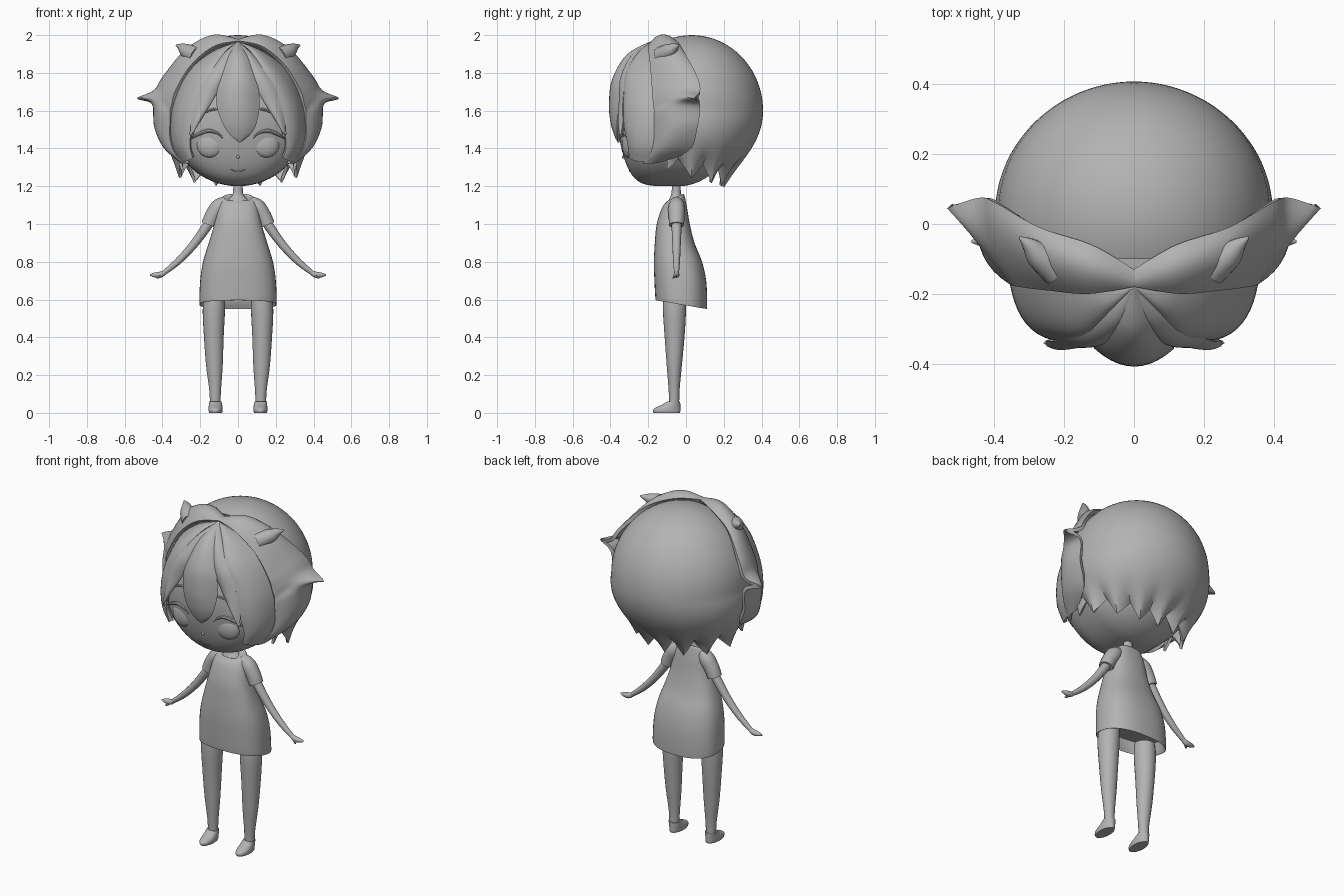
import bpy, bmesh, math
from mathutils import Vector, Matrix

cube = bpy.data.objects.get("Cube")
if cube:
    bpy.data.objects.remove(cube, do_unlink=True)

GREY = (0.45, 0.45, 0.45, 1)
mat = bpy.data.materials.new("clay grey")
mat.use_nodes = True
mat.diffuse_color = GREY
mat.node_tree.nodes["Principled BSDF"].inputs["Base Color"].default_value = GREY


def finish(name, bm, mirror=False, solid=0, angle=40):
    """Turn a bmesh into a smooth-shaded object, optionally mirrored and thickened."""
    me = bpy.data.meshes.new(name)
    bm.to_mesh(me)
    bm.free()
    me.materials.append(mat)
    ob = bpy.data.objects.new(name, me)
    bpy.context.collection.objects.link(ob)
    if solid:
        m = ob.modifiers.new("thickness", 'SOLIDIFY')
        m.thickness, m.offset = solid, -1
    if mirror:
        m = ob.modifiers.new("mirror", 'MIRROR')
        m.use_mirror_merge = False
    bpy.ops.object.select_all(action='DESELECT')
    ob.select_set(True)
    bpy.context.view_layer.objects.active = ob
    if solid or mirror:
        bpy.ops.object.convert(target='MESH')
    bpy.ops.object.shade_smooth_by_angle(angle=math.radians(angle))
    return ob


def catmull(p, steps):
    """Smooth list of points (Vectors) running through every given point."""
    out = []
    for i in range(len(p) - 1):
        a, b, c, d = p[max(i - 1, 0)], p[i], p[i + 1], p[min(i + 2, len(p) - 1)]
        for s in range(steps):
            t = s / steps
            out.append(0.5 * (2 * b + (c - a) * t + (2 * a - 5 * b + 4 * c - d) * t * t
                              + (3 * b - a - 3 * c + d) * t ** 3))
    return out + [p[-1]]


def skin_rings(name, bm, rings, mirror):
    """Join closed rings of vertices into a capped skin."""
    n = len(rings[0])
    for p, q in zip(rings, rings[1:]):
        for k in range(n):
            bm.faces.new((p[k], p[(k + 1) % n], q[(k + 1) % n], q[k]))
    bm.faces.new(rings[0])
    bm.faces.new(rings[-1])
    bmesh.ops.recalc_face_normals(bm, faces=bm.faces)
    return finish(name, bm, mirror)


def loft(name, rows, mirror=False, seg=32, box=1.0):
    """Stacked ovals; row = (z, centre x, half width, front y, back y, tilt); box < 1 squares them."""
    bm = bmesh.new()
    rings = []
    for z, cx, rx, yf, yb, tilt in catmull([Vector(r) for r in rows], 4):
        ring = []
        for k in range(seg):
            a = 2 * math.pi * k / seg
            c, s = (math.copysign(abs(v) ** box, v) for v in (math.cos(a), math.sin(a)))
            y = (yf + yb) / 2 + (yb - yf) / 2 * s
            ring.append(bm.verts.new((cx + rx * c, y, z + tilt * y)))
        rings.append(ring)
    return skin_rings(name, bm, rings, mirror)


def tube(name, pts, radii, mirror=True, seg=12):
    """Tapered round limb, line or hair tip."""
    path = catmull([Vector(p) for p in pts], 5)
    rad = [v.x for v in catmull([Vector((r, 0, 0)) for r in radii], 5)]
    bm = bmesh.new()
    rings = []
    for i, p in enumerate(path):
        d = (path[min(i + 1, len(path) - 1)] - path[max(i - 1, 0)]).normalized()
        u = d.cross(Vector((0, 1, 0))).normalized()
        v = d.cross(u)
        rings.append([bm.verts.new(p + rad[i] * (u * math.cos(a) + v * math.sin(a)))
                      for a in (2 * math.pi * k / seg for k in range(seg))])
    return skin_rings(name, bm, rings, mirror)


def lock(name, rows, mirror=True, across=10, steps=6):
    """Curved hair sheet; each row = edge, middle and other edge point."""
    cols = [catmull([Vector(r[i]) for r in rows], steps) for i in range(3)]
    ts = [k / across for k in range(across + 1)]
    bm = bmesh.new()
    grid = [[bm.verts.new(a * (1 - t) * (1 - 2 * t) + b * 4 * t * (1 - t) + c * t * (2 * t - 1)) for t in ts]
            for a, b, c in zip(*cols)]
    for p, q in zip(grid, grid[1:]):
        for k in range(across):
            bm.faces.new((p[k], p[k + 1], q[k + 1], q[k]))
    bmesh.ops.remove_doubles(bm, verts=bm.verts, dist=0.0005)
    bmesh.ops.recalc_face_normals(bm, faces=bm.faces)
    centre = Vector((0, 0, 1.55))
    if sum(f.normal.dot(f.calc_center_median() - centre) * f.calc_area() for f in bm.faces) < 0:
        bmesh.ops.reverse_faces(bm, faces=bm.faces)
    return finish(name, bm, mirror, solid=0.02, angle=50)


# Head: rounded ball with a fuller, flatter face and jaw
def head_point(v):
    y = -0.32 * (-v.y) ** (0.7 + 0.3 * min(v.z, 0)) if v.y < 0 else 0.3 * v.y
    return Vector((0.36 * v.x, y - 0.04, 1.55 + 0.35 * v.z))


def face(x, z, out=0.0):
    """Point on the face at x, z, moved forward by out."""
    u, w = x / 0.36, (z - 1.55) / 0.35
    return (x, head_point(Vector((u, -math.sqrt(1 - u * u - w * w), w))).y - out, z)


bm = bmesh.new()
bmesh.ops.create_uvsphere(bm, u_segments=48, v_segments=32, radius=1)
for v in bm.verts:
    v.co = head_point(v.co)
finish("head", bm)

# Face details
bm = bmesh.new()
eye = Matrix.Translation(face(0.15, 1.42, -0.02)) @ Matrix.Rotation(0.2, 4, 'Z') @ Matrix.Diagonal((0.07, 0.03, 0.068, 1))
bmesh.ops.create_uvsphere(bm, u_segments=24, v_segments=16, radius=1, matrix=eye)
finish("eye", bm, mirror=True)
tube("upper_lash", [face(0.08, 1.455), face(0.11, 1.482), face(0.16, 1.493, .002),
                    face(0.21, 1.475, .006), face(0.25, 1.45, .015)], [.003, .007, .01, .009, .003], seg=8)
tube("eyebrow", [face(0.08, 1.61), face(0.14, 1.605), face(0.21, 1.575)], [.003, .007, .003], seg=8)
tube("mouth", [face(-0.04, 1.29), face(0, 1.277), face(0.04, 1.29)], [.001, .003, .001], mirror=False, seg=8)
bm = bmesh.new()
bmesh.ops.create_uvsphere(bm, u_segments=16, v_segments=10, radius=0.009, matrix=Matrix.Translation(face(0, 1.355)))
finish("nose", bm)

# Back hair: dome, open at the front, ending in a ragged rim of pointed tips at the nape
SEG, TOOTH = 96, 8
bm = bmesh.new()
bmesh.ops.create_uvsphere(bm, u_segments=SEG, v_segments=40, radius=1)
bmesh.ops.delete(bm, geom=[v for v in bm.verts if v.co.z < -0.9999], context='VERTS')
for v in bm.verts:
    x, y, z = v.co
    flare, drop = 1, 0
    if z < 0:
        az = math.atan2(y, x)
        down = math.asin(-z) / math.radians(85.5)
        lat = down * math.radians(49 + 14 * math.sin(az))
        col = az * SEG / (2 * math.pi)
        if y > -0.12:
            tooth = abs((col % TOOTH) / (TOOTH / 2) - 1) * down ** 5
            drop, flare = 0.085 * tooth, 1 + 0.06 * tooth
        r = math.cos(lat) / math.hypot(x, y)
        x, y, z = x * r, y * r, -math.sin(lat)
    v.co = (0.39 * x * (1 + 0.2 * max(-z, 0)) * flare, 0.03 + 0.378 * y,
            1.6 + (0.4 if z > 0 else 0.36) * z - drop)
bmesh.ops.bisect_plane(bm, geom=bm.verts[:] + bm.edges[:] + bm.faces[:], plane_co=(0, -0.1, 0),
                       plane_no=(0, -1, 0), clear_outer=True)
finish("back_hair", bm, solid=0.015, angle=50)

# Large side locks, front edge to back edge, flaring into a flick
lock("side_lock", [
    ((0, -.18, 1.97), (0, -.16, 1.978), (0, -.13, 1.978)),
    ((.13, -.2, 1.94), (.13, -.13, 2.0), (.12, -.06, 1.978)),
    ((.25, -.19, 1.84), (.27, -.1, 1.925), (.27, -.01, 1.91)),
    ((.33, -.18, 1.71), (.38, -.06, 1.78), (.395, .06, 1.78)),
    ((.35, -.175, 1.64), (.415, -.06, 1.71), (.445, .075, 1.705)),
    ((.36, -.17, 1.6), (.435, -.07, 1.66), (.535, .045, 1.665)),
    ((.36, -.17, 1.56), (.44, -.07, 1.61), (.445, .075, 1.63)),
    ((.36, -.17, 1.45), (.435, -.07, 1.5), (.43, .06, 1.51)),
    ((.33, -.19, 1.37), (.39, -.1, 1.4), (.37, .02, 1.39)),
    ((.27, -.23, 1.32), (.3, -.18, 1.32), (.3, -.12, 1.33))])
tube("crown_flick", [(.22, -.13, 1.89), (.27, -.09, 1.915), (.3, -.06, 1.935), (.328, -.038, 1.947)],
     [.05, .04, .022, .003])

# Front locks framing the face
lock("cheek_lock", [
    ((0, -.18, 1.965), (0, -.18, 1.965), (0, -.18, 1.965)),
    ((.07, -.25, 1.91), (.1, -.23, 1.92), (.14, -.17, 1.91)),
    ((.14, -.32, 1.8), (.21, -.28, 1.8), (.27, -.16, 1.8)),
    ((.2, -.335, 1.66), (.29, -.28, 1.65), (.34, -.15, 1.65)),
    ((.24, -.33, 1.53), (.32, -.27, 1.52), (.36, -.14, 1.52)),
    ((.255, -.31, 1.42), (.315, -.26, 1.41), (.35, -.14, 1.41)),
    ((.24, -.3, 1.35), (.28, -.25, 1.33), (.31, -.15, 1.33))])
lock("fringe_lock", [
    ((0, -.18, 1.968), (0, -.18, 1.968), (0, -.18, 1.968)),
    ((.02, -.28, 1.89), (.06, -.28, 1.9), (.1, -.25, 1.88)),
    ((.07, -.335, 1.77), (.12, -.345, 1.78), (.18, -.315, 1.77)),
    ((.13, -.345, 1.66), (.175, -.355, 1.65), (.225, -.335, 1.64)),
    ((.19, -.35, 1.56), (.22, -.36, 1.54), (.25, -.335, 1.53)),
    ((.25, -.35, 1.46), (.25, -.35, 1.46), (.25, -.35, 1.46))])
lock("centre_fringe", [
    ((0, -.18, 1.97), (0, -.18, 1.97), (0, -.18, 1.97)),
    ((-.05, -.29, 1.89), (0, -.31, 1.9), (.05, -.29, 1.89)),
    ((-.1, -.345, 1.75), (0, -.39, 1.77), (.1, -.345, 1.75)),
    ((-.115, -.355, 1.64), (0, -.408, 1.64), (.115, -.355, 1.64)),
    ((-.085, -.37, 1.54), (.01, -.4, 1.54), (.1, -.365, 1.54)),
    ((-.04, -.37, 1.47), (.015, -.38, 1.47), (.07, -.365, 1.48)),
    ((.01, -.36, 1.43), (.01, -.36, 1.43), (.01, -.36, 1.43))], mirror=False)

# Neck and dress with a sloping hem and hollow underside
loft("neck", [(1.04, 0, .08, -.12, .0, 0), (1.11, 0, .07, -.1, -.01, 0), (1.15, 0, .032, -.08, -.025, 0),
              (1.19, 0, .025, -.075, -.028, 0), (1.25, 0, .025, -.075, -.028, 0)])
loft("dress", [(.64, 0, .185, -.14, .085, -.167), (.6, 0, .192, -.148, .095, -.167),
               (.578, 0, .198, -.158, .106, -.167), (.578, 0, .205, -.162, .112, -.167),
               (.7, 0, .2, -.168, .108, -.1), (.8, 0, .185, -.17, .085, 0), (.9, 0, .155, -.165, .045, 0),
               (1.0, 0, .125, -.155, .02, 0), (1.09, 0, .105, -.125, .005, 0),
               (1.16, 0, .085, -.1, -.01, .4), (1.165, 0, .065, -.09, -.02, .5)], box=0.82, seg=40)

# Arms, sleeves and hands
tube("sleeve", [(.06, -.05, 1.12), (.1, -.05, 1.09), (.135, -.05, 1.04), (.155, -.05, .995)],
     [.03, .044, .042, .04])
tube("arm", [(.12, -.05, 1.06), (.17, -.05, .98), (.24, -.05, .885), (.32, -.05, .8), (.4, -.05, .735)],
     [.027, .026, .022, .018, .012])
tube("hand", [(.385, -.05, .745), (.41, -.05, .732), (.44, -.05, .73), (.465, -.05, .73)],
     [.011, .016, .013, .004])
tube("thumb", [(.405, -.055, .73), (.42, -.065, .718), (.43, -.07, .715)], [.007, .006, .003], seg=8)

# Legs and shoes
loft("leg", [(.03, .121, .027, -.088, -.036, 0), (.12, .121, .031, -.092, -.034, 0), (.25, .125, .044, -.102, -.022, 0),
             (.4, .128, .052, -.113, -.008, 0), (.54, .128, .059, -.122, 0, 0),
             (.615, .125, .055, -.12, 0, -.1)], mirror=True, seg=24)
loft("shoe", [(0, .119, .034, -.172, -.032, 0), (.012, .119, .037, -.176, -.03, 0), (.026, .119, .037, -.165, -.03, 0),
              (.042, .119, .035, -.13, -.03, 0), (.06, .12, .033, -.1, -.031, 0)], mirror=True, seg=24)
